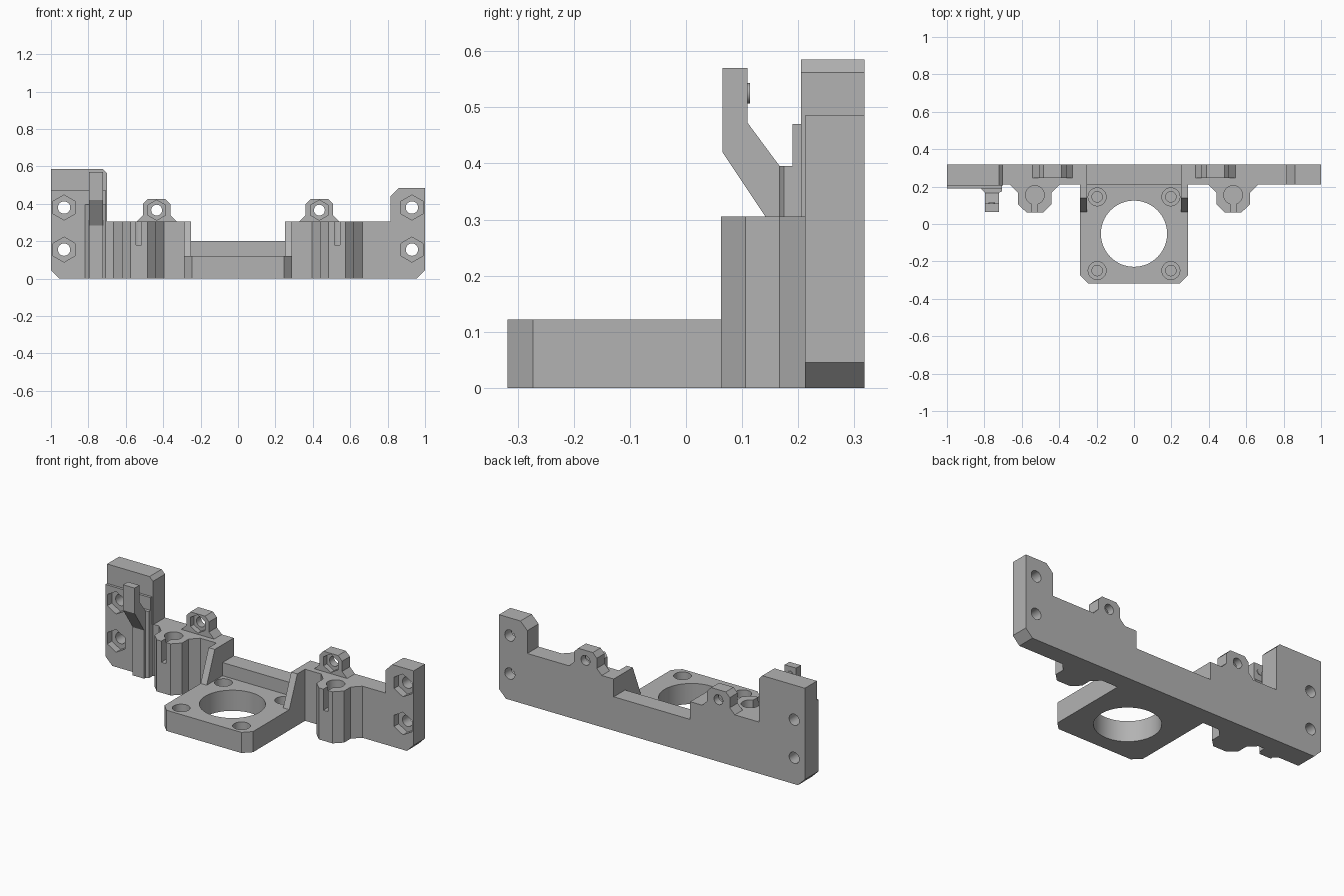
import bpy, bmesh, math
from mathutils import Vector

if "Cube" in bpy.data.objects:
    bpy.data.objects.remove(bpy.data.objects["Cube"], do_unlink=True)

grey = bpy.data.materials.new("plain grey")
grey.use_nodes = True
grey.diffuse_color = (0.45, 0.45, 0.45, 1)
grey.node_tree.nodes["Principled BSDF"].inputs["Base Color"].default_value = grey.diffuse_color

# How a flat outline (u, v) at depth d maps into space for each extrusion axis
PLACE = {"x": lambda u, v, d: (d, u, v),
         "y": lambda u, v, d: (u, d, v),
         "z": lambda u, v, d: (u, v, d)}


def prism(name, outline, axis, lo, hi):
    """Extrude an outline along an axis."""
    bm = bmesh.new()
    face = bm.faces.new([bm.verts.new(PLACE[axis](u, v, lo)) for u, v in outline])
    new = bmesh.ops.extrude_face_region(bm, geom=[face])["geom"]
    shift = Vector(PLACE[axis](0, 0, hi - lo))
    bmesh.ops.translate(bm, vec=shift, verts=[g for g in new if isinstance(g, bmesh.types.BMVert)])
    bmesh.ops.recalc_face_normals(bm, faces=bm.faces)
    mesh = bpy.data.meshes.new(name)
    bm.to_mesh(mesh)
    bm.free()
    mesh.materials.append(grey)
    ob = bpy.data.objects.new(name, mesh)
    bpy.context.collection.objects.link(ob)
    return ob


def ring(u, v, radius, sides=40):
    """Round or hexagonal outline, one corner pointing up."""
    steps = [math.pi / 2 + math.tau * i / sides for i in range(sides)]
    return [(u + radius * math.cos(a), v + radius * math.sin(a)) for a in steps]


def rect(u0, u1, v0, v1):
    return [(u0, v0), (u1, v0), (u1, v1), (u0, v1)]


def flip(outline, side):
    return [(side * u, v) for u, v in outline]


def cut(target, outline, axis, lo, hi):
    """Subtract a prism from a part."""
    cutter = prism("cutter", outline, axis, lo, hi)
    cutter.hide_render = True
    mod = target.modifiers.new("cut", "BOOLEAN")
    mod.operation, mod.solver, mod.object = "DIFFERENCE", "EXACT", cutter
    bpy.context.view_layer.objects.active = target
    bpy.ops.object.modifier_apply(modifier=mod.name)
    bpy.data.objects.remove(cutter, do_unlink=True)


FRONT, BACK, TOP = 0.2125, 0.318, 0.305
parts = []

# Long back plate with a low middle and a raised right end
plate = prism("back_plate", [
    (-0.955, 0), (0.955, 0), (1, 0.045), (1, 0.485), (0.86, 0.485), (0.815, 0.44),
    (0.815, TOP), (0.25, TOP), (0.25, 0.2), (-0.25, 0.2), (-0.25, TOP),
    (-0.7, TOP), (-1, TOP), (-1, 0.045)], "y", FRONT, BACK)
# Tall end and its thicker front pad
tall = prism("tall_end", [(-1, TOP), (-0.7, TOP), (-0.7, 0.562), (-0.722, 0.585), (-1, 0.585)],
             "y", 0.205, BACK)
pad = prism("end_pad", [(-0.955, 0), (-0.705, 0), (-0.705, 0.47), (-1, 0.47), (-1, 0.045)],
            "y", 0.19, FRONT)
# Screw holes with hexagonal nut pockets
for z in (0.155, 0.38):
    for ob, x, pocket in ((plate, 0.93, 0.255), (plate, -0.93, 0.232),
                          (tall, -0.93, 0.232), (pad, -0.93, 0.232)):
        if ob is tall and z < TOP or ob is plate and x < 0 and z > TOP:
            continue
        cut(ob, ring(x, z, 0.067, 6), "y", 0.1, pocket)
        cut(ob, ring(x, z, 0.033), "y", 0.1, 0.4)
parts += [plate, tall, pad]

# Motor flange with large bore and four blind stepped holes
flange = prism("motor_flange", [(-0.245, -0.318), (0.245, -0.318), (0.29, -0.273), (0.29, FRONT),
                                (-0.29, FRONT), (-0.29, -0.273)], "z", 0, 0.122)
cut(flange, ring(0, -0.052, 0.177, 64), "z", -0.1, 0.3)
for x in (-0.197, 0.197):
    for y in (-0.249, 0.145):
        cut(flange, ring(x, y, 0.048), "z", 0.075, 0.3)
        cut(flange, ring(x, y, 0.028), "z", 0.03, 0.3)
parts.append(flange)

for side, word in ((-1, "right"), (1, "left")):
    # Sloping rib between flange and plate
    x0, x1 = sorted((side * 0.25, side * 0.29))
    parts.append(prism(word + "_rib", [(0.065, 0.122), (FRONT, 0.122), (FRONT, TOP), (0.14, TOP)],
                       "x", x0, x1))
    # Rod holder with blind bore and front slot
    half = [(0.135, FRONT), (0.09, 0.167), (0.09, 0.106), (0.045, 0.062)]
    outline = [(0.53 + u, v) for u, v in half] + [(0.53 - u, v) for u, v in reversed(half)]
    holder = prism(word + "_rod_holder", flip(outline, side), "z", 0, TOP)
    cut(holder, ring(side * 0.53, 0.155, 0.05), "z", 0.18, 0.5)
    cut(holder, flip(rect(0.515, 0.545, 0, 0.15), side), "z", 0.18, 0.5)
    parts.append(holder)
    # Clamp lug with nut pocket
    half = [(0.107, TOP), (0.074, 0.338), (0.074, 0.398), (0.048, 0.425)]
    outline = [(0.435 + u, v) for u, v in half] + [(0.435 - u, v) for u, v in reversed(half)]
    lug = prism(word + "_clamp_lug", flip(outline, side), "y", 0.245, BACK)
    cut(lug, ring(side * 0.435, 0.366, 0.054, 6), "y", 0.1, 0.275)
    cut(lug, ring(side * 0.435, 0.366, 0.029), "y", 0.1, 0.4)
    parts.append(lug)

# Cranked sensor arm on its tapered foot
parts.append(prism("arm_foot", [(-0.818, 0.19), (-0.795, 0.165), (-0.725, 0.165), (-0.705, 0.175),
                                (-0.705, 0.19)], "z", 0, 0.395))
parts.append(prism("sensor_arm", [
    (0.19, 0), (0.155, 0), (0.155, 0.285), (0.065, 0.42), (0.065, 0.57), (0.11, 0.57),
    (0.11, 0.472), (0.167, 0.395), (0.19, 0.395)], "x", -0.797, -0.722))
parts.append(prism("arm_nub", ring(-0.76, 0.525, 0.018, 16), "y", 0.1, 0.114))

# Smooth bores, crisp edges
bpy.ops.object.select_all(action="DESELECT")
for ob in parts:
    ob.select_set(True)
bpy.context.view_layer.objects.active = plate
bpy.ops.object.shade_smooth_by_angle(angle=math.radians(30))
